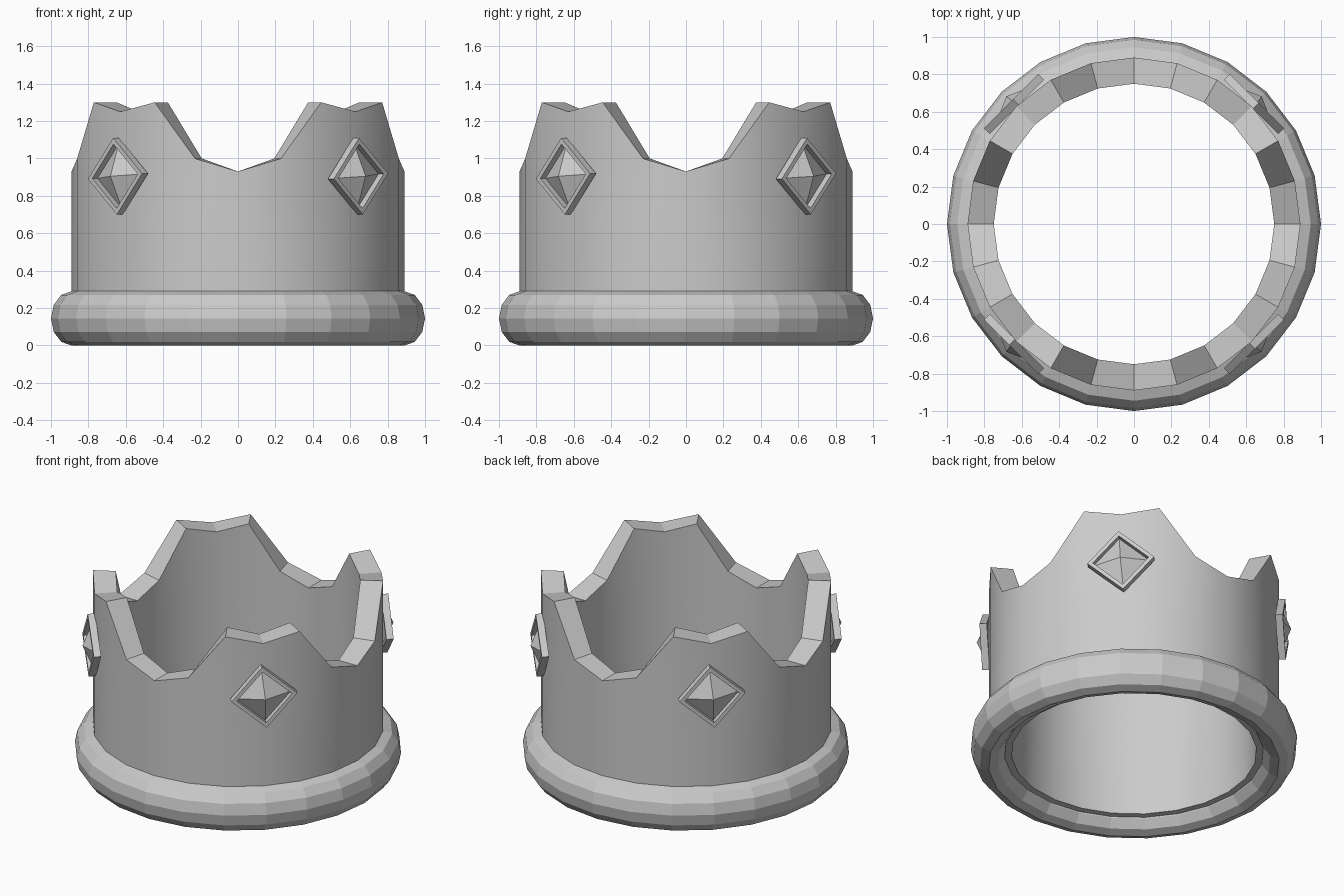
import bpy, bmesh
from math import sin, cos, pi, radians
from mathutils import Matrix, Vector

if "Cube" in bpy.data.objects:
    bpy.data.objects.remove(bpy.data.objects["Cube"])

SIDES = 24


def finish(name, bm, smooth=False):
    bmesh.ops.recalc_face_normals(bm, faces=bm.faces)
    mesh = bpy.data.meshes.new(name)
    bm.to_mesh(mesh)
    bm.free()
    ob = bpy.data.objects.new(name, mesh)
    bpy.context.collection.objects.link(ob)
    if smooth:
        bpy.ops.object.select_all(action='DESELECT')
        ob.select_set(True)
        bpy.context.view_layer.objects.active = ob
        bpy.ops.object.shade_smooth_by_angle(angle=radians(20))
    return ob


def lathe(segs, profile_at, matrix=Matrix()):
    """Sweep a closed (radius, height) profile round z; it may vary per step."""
    bm = bmesh.new()
    rings = []
    for i in range(segs):
        a = 2 * pi * i / segs
        rings.append([bm.verts.new(matrix @ Vector((r * cos(a), r * sin(a), z)))
                      for r, z in profile_at(i)])
    n = len(rings[0])
    for i in range(segs):
        p, q = rings[i], rings[(i + 1) % segs]
        for j in range(n):
            k = (j + 1) % n
            bm.faces.new((p[j], q[j], q[k], p[k]))
    return bm


# band with four notched points, top height repeats every six sides
TOPS = [0.93, 1.00, 1.30, 1.25, 1.30, 1.00]


def band_profile(i):
    t = TOPS[i % 6]
    return [(0.75, 0.08), (0.89, 0.08), (0.89, t), (0.75, t)]


finish("band", lathe(SIDES, band_profile), smooth=True)

# faceted base ring, oval cross-section
ring = [(0.89 + 0.11 * cos(k * pi / 6), 0.145 + 0.145 * sin(k * pi / 6))
        for k in range(12)]
finish("base_ring", lathe(SIDES, lambda i: ring))

# diamond frame and pyramid gem on each point
frame = [(0.205, 0.0), (0.205, 0.045), (0.172, 0.045), (0.172, 0.0)]
for n in range(4):
    a = pi / 4 + n * pi / 2
    out = Vector((cos(a), sin(a), 0))
    side = Vector((-sin(a), cos(a), 0))
    m = Matrix((side, (0, 0, 1), out)).transposed().to_4x4()
    m.translation = out * 0.885 + Vector((0, 0, 0.905))
    m = m @ Matrix.Rotation(radians(4), 4, 'Z')
    finish(f"gem_frame_{n + 1}", lathe(4, lambda i: frame, m))

    bm = bmesh.new()
    base = [bm.verts.new(m @ Vector((0.174 * cos(k * pi / 2), 0.174 * sin(k * pi / 2), 0.005)))
            for k in range(4)]
    tip = bm.verts.new(m @ Vector((0, 0, 0.08)))
    bm.faces.new(base)
    for k in range(4):
        bm.faces.new((base[k], base[(k + 1) % 4], tip))
    finish(f"gem_{n + 1}", bm)
